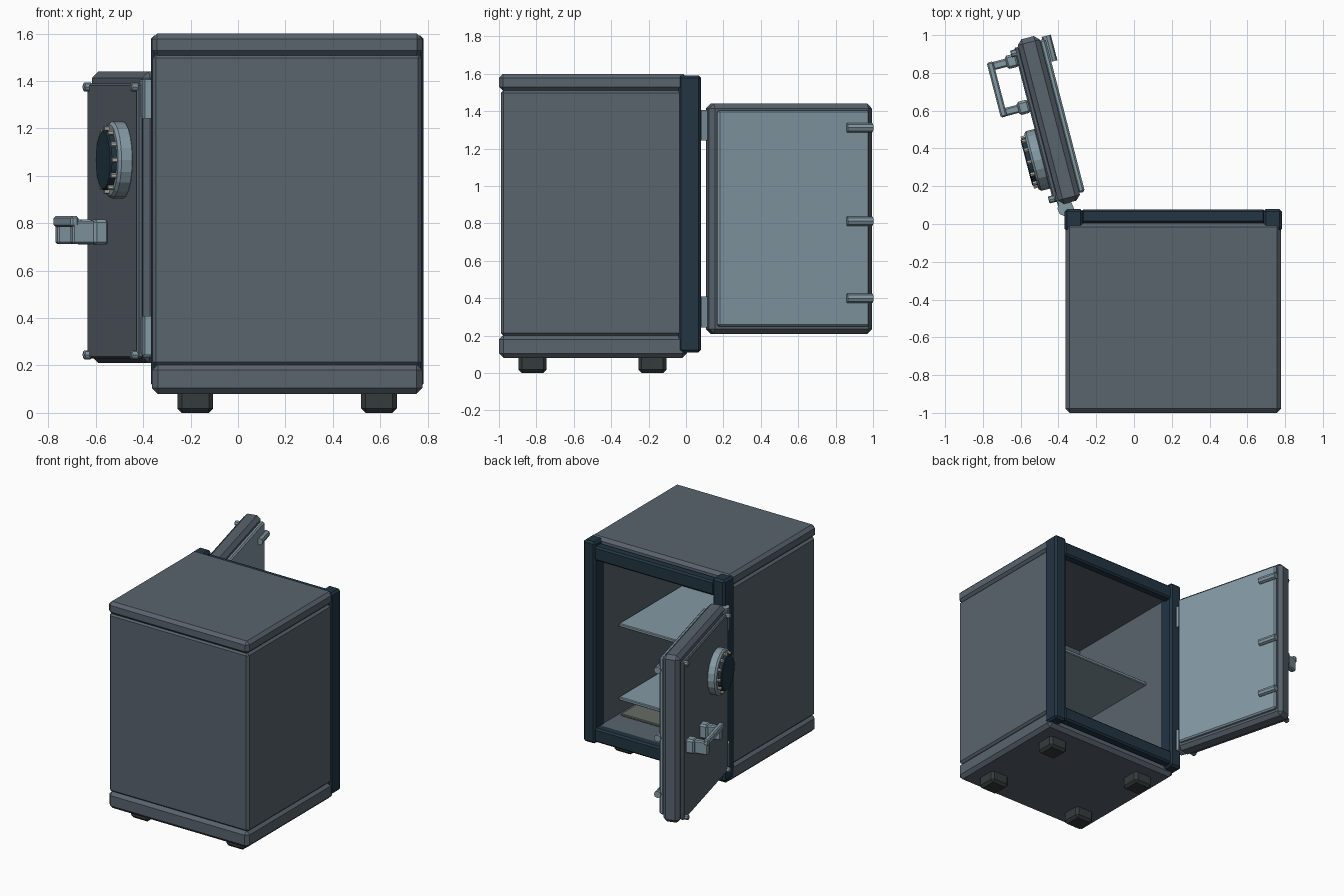
import bpy, bmesh, math
from mathutils import Matrix, Vector

if "Cube" in bpy.data.objects:
    bpy.data.objects.remove(bpy.data.objects["Cube"])


def mat(name, r, g, b):
    m = bpy.data.materials.new(name)
    m.diffuse_color = (r, g, b, 1)
    m.use_nodes = True
    m.node_tree.nodes["Principled BSDF"].inputs["Base Color"].default_value = m.diffuse_color
    return m


BODY = mat("body_grey", .10, .125, .155)
LIGHT = mat("light_steel", .23, .32, .37)
DARK = mat("dark_blue", .016, .035, .055)
RUBBER = mat("rubber", .035, .045, .045)
PAD = mat("pad_green", .13, .15, .13)
BRASS = mat("pale_mark", .45, .42, .36)

# Door space: x runs along the door from the hinge, y points out of its outer face
DOOR = Matrix.Translation((-.28, .13, 0)) @ Matrix.Rotation(math.radians(104.5), 4, 'Z')
WORLD = Matrix.Identity(4)


def finish(bm, name, material, space):
    bmesh.ops.recalc_face_normals(bm, faces=bm.faces)
    me = bpy.data.meshes.new(name)
    bm.to_mesh(me)
    bm.free()
    me.materials.append(material)
    ob = bpy.data.objects.new(name, me)
    ob.matrix_world = space
    bpy.context.collection.objects.link(ob)
    return ob


def box_bm(x, y, z, bevel):
    bm = bmesh.new()
    bmesh.ops.create_cube(bm, size=1)
    for v in bm.verts:
        v.co = Vector([(a + b) / 2 + c * (b - a) for (a, b), c in zip((x, y, z), v.co)])
    if bevel:
        bmesh.ops.bevel(bm, geom=bm.edges[:], offset=bevel, segments=1, affect='EDGES')
    return bm


def box(name, x, y, z, material, bevel=.005, space=WORLD):
    return finish(box_bm(x, y, z, bevel), name, material, space)


def cyl(name, centre, r, length, axis, material, sides=8, bevel=0, space=WORLD):
    bm = bmesh.new()
    bmesh.ops.create_cone(bm, cap_ends=True, segments=sides, radius1=r, radius2=r, depth=length)
    if bevel:
        rim = [e for e in bm.edges if abs(e.verts[0].co.z - e.verts[1].co.z) < 1e-5]
        bmesh.ops.bevel(bm, geom=rim, offset=bevel, segments=1, affect='EDGES')
    turn = Vector((0, 0, 1)).rotation_difference(Vector(axis)).to_matrix().to_4x4()
    bm.transform(Matrix.Translation(centre) @ turn)
    return finish(bm, name, material, space)


X0, X1 = -.36, .775       # body sides
IX0, IX1 = -.275, .69     # cavity sides

# Body shell with a cavity pushed in from the open (+y) face
bm = box_bm((X0, X1), (-.99, .02), (.2, 1.512), .015)
face = max(bm.faces, key=lambda f: f.calc_center_median().y)
bmesh.ops.inset_individual(bm, faces=[face], thickness=.01)
for v in face.verts:
    v.co.x = IX0 if v.co.x < .2 else IX1
    v.co.z = .225 if v.co.z < .8 else 1.475
face = bmesh.ops.extrude_discrete_faces(bm, faces=[face])['faces'][0]
for v in face.verts:
    v.co.y = -.92
finish(bm, "body_shell", BODY, WORLD)
box("base_plinth", (X0 - .003, X1 + .003), (-1, .005), (.08, .205), BODY, .025)
box("top_slab", (X0 - .003, X1 + .003), (-1, .005), (1.508, 1.6), BODY, .022)

# Feet
for sx, x in (("left", -.18), ("right", .595)):
    for sy, y in (("front", -.82), ("back", -.18)):
        box(f"foot_{sx}_{sy}", (x - .075, x + .075), (y - .075, y + .075), (0, .1), RUBBER, .018)

# Door frame
for side, a, b in (("left", -.368, -.27), ("right", .685, .783)):
    box(f"frame_post_{side}", (a, b), (-.04, .08), (.11, 1.592), DARK, .014)
for part, a, b in (("top", 1.46, 1.565), ("bottom", .125, .228)):
    box(f"frame_rail_{part}", (-.28, .695), (.005, .077), (a, b), DARK, .012)

# Interior shelves and floor pad
for name, top in (("upper_shelf", .9), ("lower_shelf", .36)):
    box(name, (IX0, IX1 - .01), (-.92, -.19), (top - .025, top), LIGHT)
box("floor_pad", (IX0 + .02, IX1 - .025), (-.9, -.19), (.222, .24), PAD)

# Hinges between the frame and the door
for part, z in (("lower", .327), ("upper", 1.325)):
    cyl(f"hinge_barrel_{part}", (-.362, .083, z), .044, .165, (0, 0, 1), LIGHT, 8)
    box(f"hinge_leaf_{part}", (-.035, .06), (.09, .128), (z - .08, z + .08), LIGHT, .006, DOOR)

# Door slab with its inner and outer panels
box("door_slab", (0, .9), (0, .12), (.21, 1.44), BODY, .026, DOOR)
box("door_inner_panel", (.035, .872), (-.03, .005), (.25, 1.405), LIGHT, .01, DOOR)
box("door_outer_panel", (.02, .865), (.115, .145), (.23, 1.39), BODY, .008, DOOR)

# Locking bolts on the inner face
for i, z in enumerate((.4, .812, 1.312)):
    cyl(f"locking_bolt_{i + 1}", (.815, -.038, z), .025, .14, (1, 0, 0), LIGHT, 8, space=DOOR)

# Corner screws on the outer panel
for i, x in enumerate((.04, .838)):
    for j, z in enumerate((.245, 1.375)):
        cyl(f"panel_screw_{i}{j}", (x, .15, z), .019, .035, (0, 1, 0), LIGHT, 8, .004, DOOR)

# Combination dial
DX, DZ = .26, 1.067
cyl("dial_ring", (DX, .17, DZ), .163, .07, (0, 1, 0), LIGHT, 20, .012, DOOR)
cyl("dial_face", (DX, .214, DZ), .128, .036, (0, 1, 0), DARK, 20, .006, DOOR)
for i in range(12):
    a = i * math.tau / 12
    cyl(f"dial_mark_{i + 1}", (DX + .133 * math.cos(a), .215, DZ + .133 * math.sin(a)),
        .011, .024, (0, 1, 0), BRASS, 6, space=DOOR)

# Pull handle
for part, u in (("near", .548), ("far", .8)):
    box(f"handle_mount_{part}", (u - .036, u + .036), (.14, .205), (.71, .815), LIGHT, .012, DOOR)
    box(f"handle_leg_{part}", (u - .022, u + .022), (.195, .295), (.712, .81), LIGHT, .008, DOOR)
box("handle_bar", (.525, .825), (.268, .303), (.785, .83), LIGHT, .008, DOOR)
